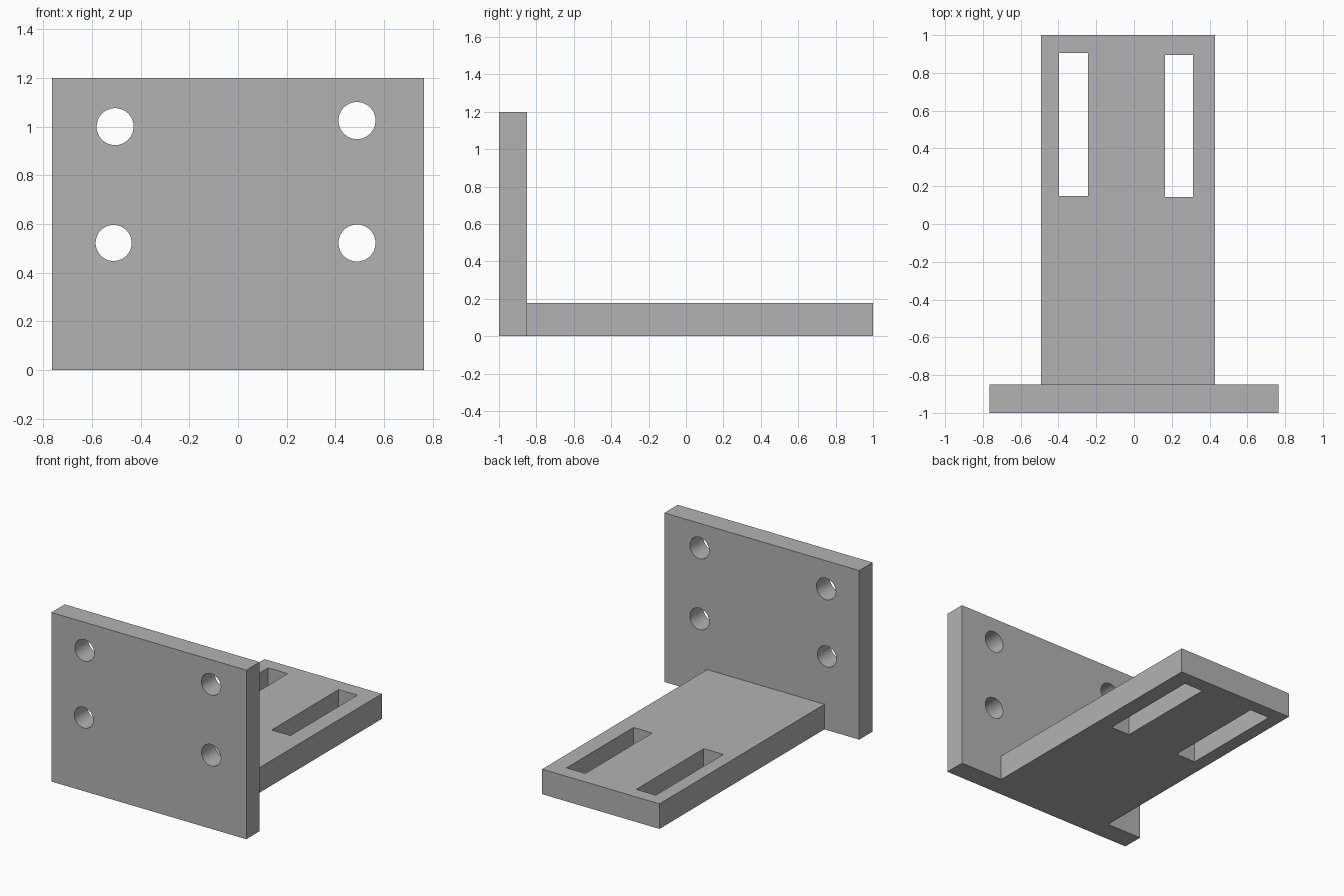
import bpy
import math

cube = bpy.data.objects.get("Cube")
if cube:
    bpy.data.objects.remove(cube, do_unlink=True)

grey = bpy.data.materials.new("plain grey")
grey.use_nodes = True
colour = (0.45, 0.45, 0.45, 1)
grey.diffuse_color = colour
grey.node_tree.nodes["Principled BSDF"].inputs["Base Color"].default_value = colour


def box(name, low, high):
    """Axis-aligned block between two corners."""
    centre = [(a + b) / 2 for a, b in zip(low, high)]
    bpy.ops.mesh.primitive_cube_add(size=1, location=centre)
    ob = bpy.context.object
    ob.name = name
    ob.scale = [b - a for a, b in zip(low, high)]
    bpy.ops.object.transform_apply(location=False, rotation=False, scale=True)
    ob.data.materials.append(grey)
    return ob


def drill(name, x, z, radius):
    """Round cutter running front to back."""
    bpy.ops.mesh.primitive_cylinder_add(
        vertices=64, radius=radius, depth=0.4,
        location=(x, -0.925, z), rotation=(math.pi / 2, 0, 0))
    ob = bpy.context.object
    ob.name = name
    ob.data.materials.append(grey)
    return ob


def cut(target, cutters):
    """Subtract the cutters and remove them."""
    bpy.ops.object.select_all(action="DESELECT")
    bpy.context.view_layer.objects.active = target
    target.select_set(True)
    for cutter in cutters:
        cutter.hide_render = True
        mod = target.modifiers.new(cutter.name, "BOOLEAN")
        mod.operation = "DIFFERENCE"
        mod.solver = "EXACT"
        mod.object = cutter
        bpy.ops.object.modifier_apply(modifier=mod.name)
        bpy.data.objects.remove(cutter, do_unlink=True)
    bpy.ops.object.shade_smooth_by_angle(angle=math.radians(30))


# Upright plate with four bolt holes
upright = box("upright_plate", (-0.765, -1, 0), (0.765, -0.85, 1.2))
holes = [(-0.505, 1.0, 0.076), (0.489, 1.025, 0.076),
         (-0.511, 0.522, 0.074), (0.489, 0.522, 0.076)]
cut(upright, [drill("bolt_hole_cutter", *hole) for hole in holes])

# Flat base plate with two adjustment slots
base = box("base_plate", (-0.492, -0.85, 0), (0.429, 1, 0.178))
slots = [(-0.397, -0.243, 0.148, 0.905), (0.164, 0.312, 0.143, 0.894)]
cut(base, [box("slot_cutter", (x0, y0, -0.1), (x1, y1, 0.3))
           for x0, x1, y0, y1 in slots])
